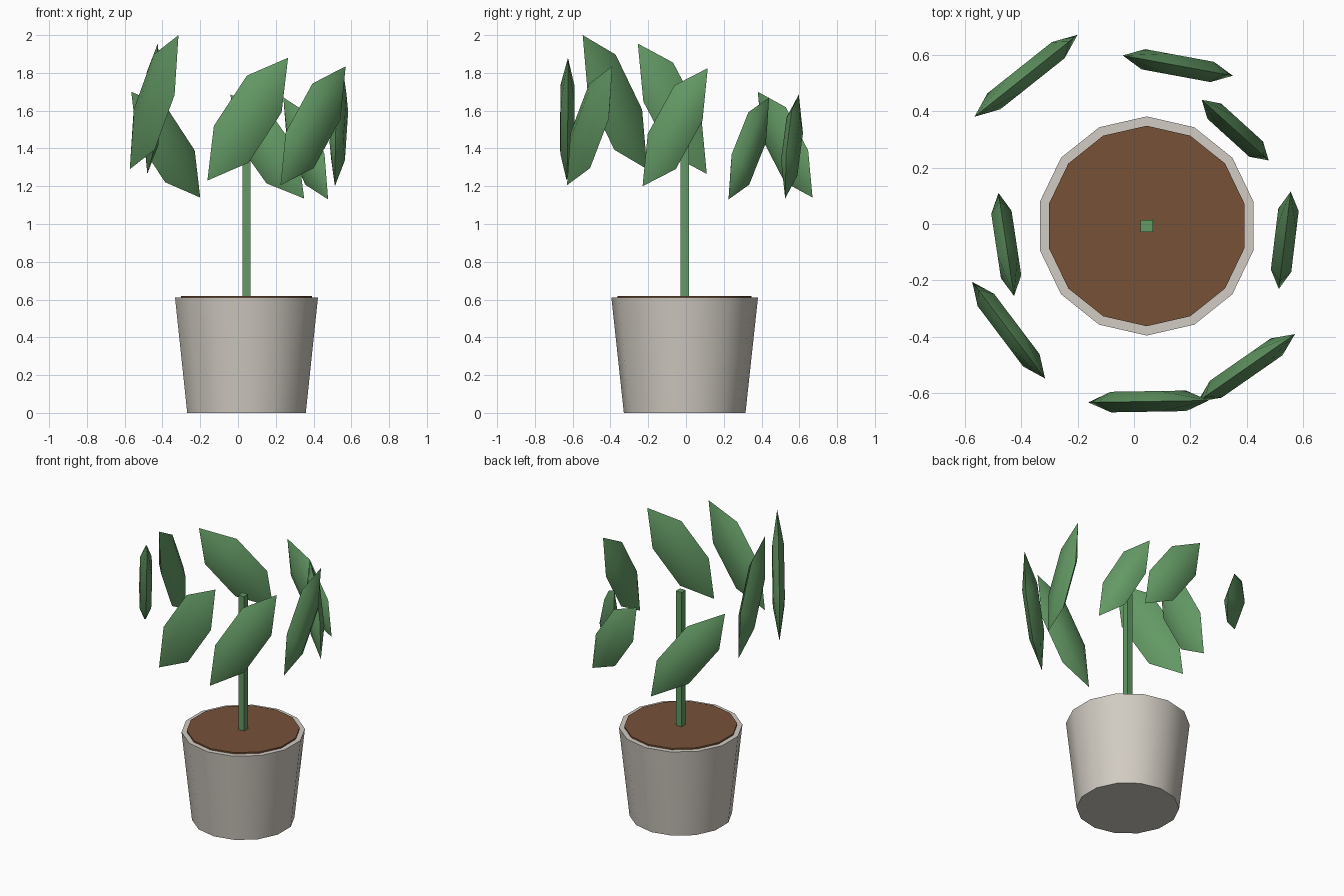
import bpy, bmesh, math
from mathutils import Vector

if "Cube" in bpy.data.objects:
    bpy.data.objects.remove(bpy.data.objects["Cube"])


def material(name, rgb):
    m = bpy.data.materials.new(name)
    m.diffuse_color = (*rgb, 1)
    m.use_nodes = True
    m.node_tree.nodes["Principled BSDF"].inputs["Base Color"].default_value = m.diffuse_color
    return m


GREY = material("pale grey pot", (0.64, 0.60, 0.54))
BROWN = material("brown soil", (0.18, 0.082, 0.039))
GREEN = material("leaf green", (0.125, 0.32, 0.128))
CX, CY = 0.045, -0.007


def finish(name, bm, mat, angle=None):
    bmesh.ops.recalc_face_normals(bm, faces=bm.faces)
    me = bpy.data.meshes.new(name)
    bm.to_mesh(me)
    bm.free()
    me.materials.append(mat)
    ob = bpy.data.objects.new(name, me)
    bpy.context.collection.objects.link(ob)
    if angle:
        bpy.ops.object.select_all(action='DESELECT')
        ob.select_set(True)
        bpy.context.view_layer.objects.active = ob
        bpy.ops.object.shade_smooth_by_angle(angle=math.radians(angle))
    return ob


def frustum(name, r0, r1, z0, z1, mat, sides=14, turn=math.pi / 2, angle=None):
    bm = bmesh.new()
    rings = []
    for r, z in ((r0, z0), (r1, z1)):
        rings.append([bm.verts.new((CX + r * math.cos(turn + k * math.tau / sides),
                                    CY + r * math.sin(turn + k * math.tau / sides), z))
                      for k in range(sides)])
    lo, hi = rings
    bm.faces.new(lo)
    bm.faces.new(hi)
    for k in range(sides):
        n = (k + 1) % sides
        bm.faces.new((lo[k], lo[n], hi[n], hi[k]))
    return finish(name, bm, mat, angle)


# Pot, soil and square stem
frustum("pot", 0.322, 0.388, 0.0, 0.61, GREY, angle=35)
frustum("soil", 0.355, 0.355, 0.55, 0.62, BROWN, angle=35)
frustum("stem", 0.031, 0.031, 0.60, 1.55, GREEN, sides=4, turn=math.pi / 4)


# Leaf: two tips and two slanted six-sided rings between them
def leaf(name, top, bottom, h=0.41, thick=0.042):
    top, bottom = Vector(top), Vector(bottom)
    c, t = (top + bottom) / 2, (top - bottom) / 2
    w = Vector((0.43 * t.x, 0.43 * t.y, -0.30 * t.z))
    n = Vector((t.y, -t.x, 0)).normalized() * thick
    bm = bmesh.new()
    tips = [bm.verts.new(c + t), bm.verts.new(c - t)]
    rings = [[bm.verts.new(c + s * h * t + math.cos(k * math.pi / 3) * w
                           + math.sin(k * math.pi / 3) * n) for k in range(6)]
             for s in (1, -1)]
    for k in range(6):
        m = (k + 1) % 6
        bm.faces.new((rings[0][k], rings[0][m], rings[1][m], rings[1][k]))
        for tip, ring in zip(tips, rings):
            bm.faces.new((tip, ring[k], ring[m]))
    finish(name, bm, GREEN, 65)


# Ring of leaves: top tip, bottom tip
LEAVES = [
    ((-0.565, 0.38, 1.70), (-0.20, 0.67, 1.14)),
    ((-0.04, 0.597, 1.685), (0.35, 0.525, 1.135)),
    ((0.24, 0.44, 1.67), (0.477, 0.225, 1.13)),
    ((0.555, 0.115, 1.825), (0.513, -0.23, 1.20)),
    ((0.57, -0.39, 1.835), (0.225, -0.63, 1.205)),
    ((0.265, -0.625, 1.88), (-0.162, -0.632, 1.23)),
    ((-0.315, -0.547, 2.0), (-0.573, -0.205, 1.29)),
    ((-0.425, -0.255, 1.955), (-0.48, 0.11, 1.265)),
]
for i, (a, b) in enumerate(LEAVES):
    leaf(f"leaf_{i + 1}", a, b)
